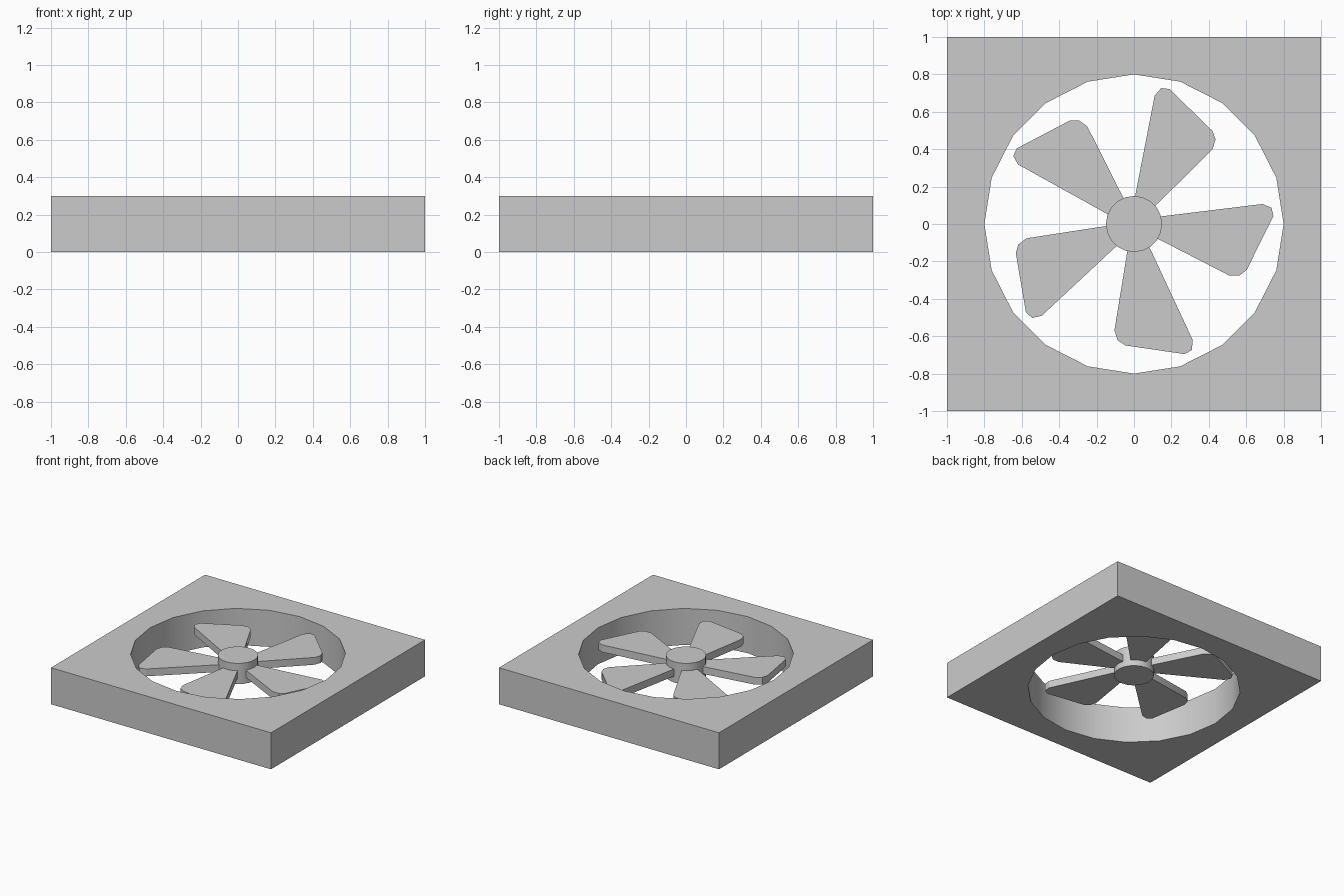
import bpy, bmesh
from math import cos, sin, pi, radians
from mathutils import Matrix

if "Cube" in bpy.data.objects:
    bpy.data.objects.remove(bpy.data.objects["Cube"])


def ring(radius, sides):
    return [(radius * cos(2 * pi * i / sides), radius * sin(2 * pi * i / sides)) for i in range(sides)]


def plate(name, loops, z0, z1, angle=0):
    """Extrude a flat outline (extra loops are holes) from z0 to z1, turned about z."""
    bm = bmesh.new()
    edges = []
    for loop in loops:
        vs = [bm.verts.new((x, y, z0)) for x, y in loop]
        edges += [bm.edges.new((vs[i - 1], vs[i])) for i in range(len(vs))]
    if len(loops) == 1:
        bm.faces.new(bm.verts[:])
    else:
        bmesh.ops.triangle_fill(bm, edges=edges, use_beauty=True)
    ext = bmesh.ops.extrude_face_region(bm, geom=bm.faces[:])
    top = [g for g in ext["geom"] if isinstance(g, bmesh.types.BMVert)]
    bmesh.ops.translate(bm, verts=top, vec=(0, 0, z1 - z0))
    bm.transform(Matrix.Rotation(angle, 4, "Z"))
    bmesh.ops.recalc_face_normals(bm, faces=bm.faces[:])
    mesh = bpy.data.meshes.new(name)
    bm.to_mesh(mesh)
    bm.free()
    obj = bpy.data.objects.new(name, mesh)
    bpy.context.collection.objects.link(obj)
    bpy.ops.object.select_all(action="DESELECT")
    obj.select_set(True)
    bpy.context.view_layer.objects.active = obj
    bpy.ops.object.shade_smooth_by_angle(angle=radians(30))
    return obj


# Square frame with round opening
square = [(-1, -1), (1, -1), (1, 1), (-1, 1)]
plate("frame", [square, ring(0.8, 20)], 0, 0.3)

# Central hub
plate("hub", [ring(0.15, 20)], 0.12, 0.29)

# Five swept blades with clipped corners, rooted inside the hub
blade = [(0.10, 0.035), (0.10, -0.065), (0.51, -0.276), (0.565, -0.275), (0.603, -0.245),
         (0.745, 0.042), (0.736, 0.086), (0.687, 0.107)]
for i in range(5):
    plate(f"blade_{i + 1}", [blade], 0.17, 0.23, i * 2 * pi / 5)
